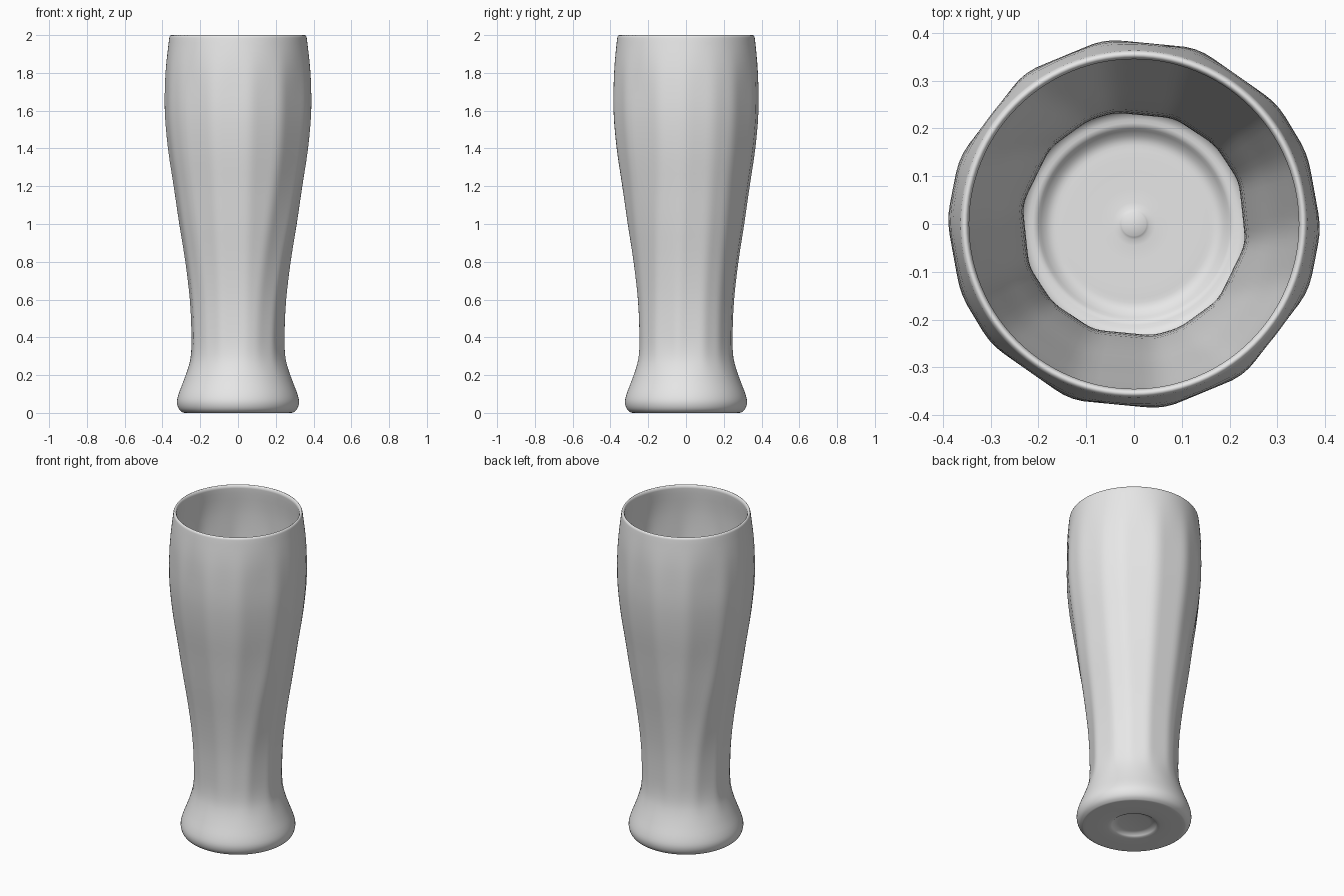
import bpy, bmesh, math

if "Cube" in bpy.data.objects:
    bpy.data.objects.remove(bpy.data.objects["Cube"])

SEG = 112
# Corner angles (degrees) of the soft facets over half a turn: at the neck and at the bulge
NECK = [100, 69, 44, 22, -10, -42, -66]
BULGE = [99, 70, 40, 22, -1.5, -21, -54]

# Profiles as (radius, height)
OUTER = [(0.125, 0.008), (0.15, 0.0), (0.27, 0.0), (0.295, 0.004), (0.315, 0.024), (0.323, 0.06),
         (0.313, 0.105), (0.288, 0.17), (0.265, 0.24), (0.252, 0.31), (0.25, 0.42), (0.258, 0.6),
         (0.281, 0.8), (0.312, 1.0), (0.341, 1.2), (0.371, 1.4), (0.388, 1.6), (0.384, 1.8),
         (0.367, 1.96), (0.363, 1.99)]
RIM = [(0.359, 1.998), (0.354, 2.0), (0.349, 1.997)]
INNER = [(0.345, 1.985), (0.348, 1.95), (0.366, 1.8), (0.371, 1.6), (0.354, 1.4), (0.325, 1.2),
         (0.296, 1.0), (0.265, 0.8), (0.243, 0.6), (0.235, 0.42), (0.237, 0.31), (0.244, 0.2),
         (0.24, 0.13), (0.225, 0.11), (0.205, 0.105), (0.19, 0.09), (0.172, 0.08), (0.14, 0.08),
         (0.045, 0.08), (0.025, 0.086)]
UNDER = [(0.09, 0.022), (0.115, 0.018)]


def ease(a, b, x):
    t = min(1, max(0, (x - a) / (b - a)))
    return t * t * (3 - 2 * t)


def refine(points, n=3):
    """Catmull-Rom subdivision of a profile."""
    out = []
    for i in range(len(points) - 1):
        p = [points[max(0, min(len(points) - 1, i + k))] for k in (-1, 0, 1, 2)]
        for s in range(n):
            t = s / n
            out.append(tuple(0.5 * (2 * b + (c - a) * t + (2 * a - 5 * b + 4 * c - d) * t * t
                                    + (3 * b - a - 3 * c + d) * t ** 3) for a, b, c, d in zip(*p)))
    return out + [points[-1]]


def polygon_factor(deg, corners):
    """Distance to a polygon side, relative to its corner radius."""
    for i, a in enumerate(corners):
        b = corners[(i + 1) % len(corners)] + (360 if i == len(corners) - 1 else 0)
        d = (deg - a) % 360
        if d <= b - a:
            half = math.radians(b - a) / 2
            return math.cos(half) / math.cos(math.radians(d) - half)
    return 1


def ring(bm, r, z):
    """A ring that is round at the foot and rim and softly faceted between."""
    w = ease(0.16, 0.4, z) * (1 - ease(1.65, 1.98, z))
    t = ease(0.35, 1.45, z)
    half = [a + (b - a) * t for a, b in zip(NECK, BULGE)]
    corners = sorted(half + [a + 180 for a in half])
    verts = []
    for i in range(SEG):
        deg = 360 * i / SEG
        f = sum(polygon_factor(deg + o, corners) for o in (-4, -2, 0, 2, 4)) / 5
        rr = r * (1 + w * (f - 0.993))
        a = math.radians(deg)
        verts.append(bm.verts.new((rr * math.cos(a), rr * math.sin(a), z)))
    return verts


# Glass: one closed skin running from underside, up the outside, over the rim and down inside
bm = bmesh.new()
profile = UNDER + refine(OUTER) + RIM + refine(INNER)
rings = [ring(bm, r, z) for r, z in profile]
for lo, hi in zip(rings, rings[1:]):
    for i in range(SEG):
        j = (i + 1) % SEG
        bm.faces.new((lo[i], lo[j], hi[j], hi[i]))
# Close the underside recess and the raised floor centre
for loop, z, up in ((rings[0], 0.022, False), (rings[-1], 0.088, True)):
    centre = bm.verts.new((0, 0, z))
    for i in range(SEG):
        a, b = loop[i], loop[(i + 1) % SEG]
        bm.faces.new((a, b, centre) if up else (b, a, centre))
bmesh.ops.recalc_face_normals(bm, faces=bm.faces[:])
mesh = bpy.data.meshes.new("beer_glass")
bm.to_mesh(mesh)
bm.free()
for p in mesh.polygons:
    p.use_smooth = True

glass = bpy.data.objects.new("beer_glass", mesh)
bpy.context.collection.objects.link(glass)
grey = bpy.data.materials.new("light grey")
grey.diffuse_color = (0.8, 0.8, 0.8, 1)
grey.use_nodes = True
grey.node_tree.nodes["Principled BSDF"].inputs["Base Color"].default_value = grey.diffuse_color
mesh.materials.append(grey)
